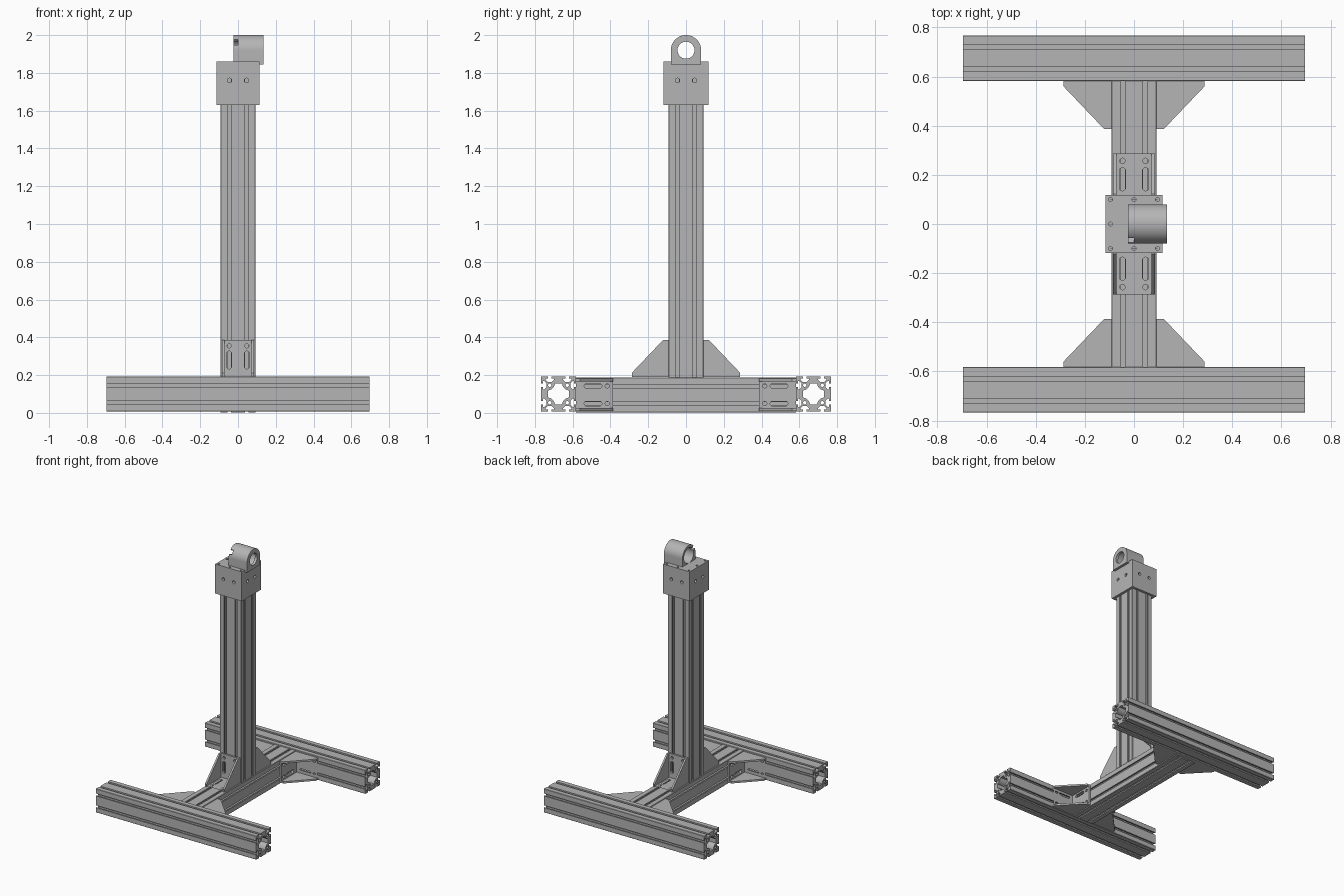
import bpy, bmesh
from math import cos, sin, radians, pi
from mathutils import Matrix, Vector

if "Cube" in bpy.data.objects:
    bpy.data.objects.remove(bpy.data.objects["Cube"])

metal = bpy.data.materials.new("aluminium grey")
metal.use_nodes = True
metal.diffuse_color = (0.46, 0.46, 0.46, 1)
metal.node_tree.nodes["Principled BSDF"].inputs["Base Color"].default_value = (0.46, 0.46, 0.46, 1)

X, Y, Z = Vector((1, 0, 0)), Vector((0, 1, 0)), Vector((0, 0, 1))


def frame(origin, u, v):
    """Placement whose local x and y run along u and v."""
    m = Matrix((u, v, u.cross(v))).transposed().to_4x4()
    m.translation = origin
    return m


def extrude(name, loops, depth, place):
    """Solid from an outline and its holes, from local z = 0 to depth."""
    curve = bpy.data.curves.new(name, 'CURVE')
    curve.dimensions, curve.fill_mode = '2D', 'BOTH'
    curve.extrude = depth / 2
    for loop in loops:
        s = curve.splines.new('POLY')
        s.points.add(len(loop) - 1)
        for p, (a, b) in zip(s.points, loop):
            p.co = (a, b, 0, 1)
        s.use_cyclic_u = True
    temp = bpy.data.objects.new(name + "_outline", curve)
    bpy.context.collection.objects.link(temp)
    deps = bpy.context.evaluated_depsgraph_get()
    mesh = bpy.data.meshes.new_from_object(temp.evaluated_get(deps))
    bpy.data.objects.remove(temp)
    bm = bmesh.new()
    bm.from_mesh(mesh)
    bmesh.ops.remove_doubles(bm, verts=bm.verts, dist=1e-5)
    bmesh.ops.recalc_face_normals(bm, faces=bm.faces)
    bmesh.ops.translate(bm, verts=bm.verts, vec=(0, 0, depth / 2))
    bmesh.ops.transform(bm, verts=bm.verts, matrix=place)
    bm.to_mesh(mesh)
    bm.free()
    mesh.shade_smooth()
    mesh.set_sharp_from_angle(angle=radians(30))
    mesh.materials.clear()
    mesh.materials.append(metal)
    ob = bpy.data.objects.new(name, mesh)
    bpy.context.collection.objects.link(ob)
    return ob


def arc(cx, cy, r, start, end, n=24):
    steps = [radians(start + (end - start) * i / n) for i in range(n + 1)]
    return [(cx + r * cos(t), cy + r * sin(t)) for t in steps]


def circle(cx, cy, r, n=24):
    return arc(cx, cy, r, 0, 360, n)[:-1]


def rect(x0, y0, x1, y1):
    return [(x0, y0), (x1, y0), (x1, y1), (x0, y1)]


def four_sides(points):
    """Repeat one side of a profile around the centre."""
    out = []
    for c, s in ((1, 0), (0, 1), (-1, 0), (0, -1)):
        out += [((c * a - s * b), (s * a + c * b)) for a, b in points]
    return out


# Double T-slot profile, drawn on an 80 unit square
slot = [(-4, -40), (-4, -35.5), (-10, -35.5), (-10, -33), (-5, -27.5)]
slot += [(-a, b) for a, b in reversed(slot)]
side = [(-39, -40)] + [(c + a, b) for c in (-20, 20) for a, b in slot] + [(39, -40)]
cavity = [(-8, -24), (8, -24), (10, -17)]
profile = [four_sides(side), four_sides([(-10, -17)] + cavity)]
profile += [circle(a, b, 4, 16) for a in (-20, 20) for b in (-20, 20)]
unit = 0.185 / 80
profile = [[(a * unit, b * unit) for a, b in loop] for loop in profile]

# Base and column extrusions
for name, y in (("front_rail", -0.675), ("back_rail", 0.675)):
    extrude(name, profile, 1.39, frame((-0.695, y, 0.1), Y, Z))
extrude("cross_beam", profile, 1.164, frame((0, -0.582, 0.0945), Z, X))
extrude("column", profile, 1.653, frame((0, 0, 0.187), X, Y))


def bracket(name, corner, u, v):
    """Corner bracket: two slotted flanges between two gusset cheeks."""
    size, half, thick = 0.195, 0.085, 0.014
    w = u.cross(v)
    holes = []
    for c in (-0.047, 0.047):
        holes.append(arc(0.055, c, 0.012, 90, 270, 10) + arc(0.125, c, 0.012, -90, 90, 10))
        holes.append(circle(0.165, c, 0.011, 16))
    inner = half - thick
    flange = [rect(0, -inner, size, inner)] + holes
    extrude(name + "_flange_a", flange, -thick, frame(corner, u, w))
    extrude(name + "_flange_b", flange, thick, frame(corner, v, w))
    cheek = [(0, 0), (size, 0), (size, 0.022), (0.03, size), (0, size)]
    for tag, offset in (("a", -half), ("b", inner)):
        extrude(name + "_cheek_" + tag, [cheek], thick, frame(corner + w * offset, u, v))


# Brackets at the column foot and at the rail joints
for sy, end in ((-1, "front"), (1, "back")):
    bracket(end + "_column_bracket", Vector((0, sy * 0.092, 0.19)), Y * sy, Z)
    for sx, hand in ((-1, "right"), (1, "left")):
        bracket(f"{end}_{hand}_rail_bracket", Vector((sx * 0.092, sy * 0.582, 0.096)),
                X * sx, Y * -sy)

# Cap box over the column top
hx, hy, wall = 0.115, 0.118, 0.02
screws = [(a, b) for a in (-0.095, 0, 0.095) for b in (-0.1, 0.1)] + [(-0.095, 0)]
extrude("cap_top", [rect(-hx, -hy, hx, hy)] + [circle(a, b, 0.008, 16) for a, b in screws],
        wall, frame((0, 0, 1.84), X, Y))
bolts = [circle(c, 1.76, 0.012, 16) for c in (-0.045, 0.045)]
for name, y in (("cap_front", -hy + wall), ("cap_back", hy)):
    extrude(name, [rect(-hx, 1.63, hx, 1.84)] + bolts, wall, frame((0, y, 0), X, Z))
for name, x in (("cap_right", -hx), ("cap_left", hx - wall)):
    extrude(name, [rect(-hy + wall, 1.63, hy - wall, 1.84)] + bolts, wall,
            frame((x, 0, 0), Y, Z))

# Arched bearing housing on the cap, with a stepped bore and a notched rim
zc, ro, ri = 1.92, 0.08, 0.06


def arch(base):
    return [(-ro, base), (ro, base)] + arc(0, zc, ro, 0, 180, 40)


extrude("housing_body", [arch(1.855), circle(0, zc, ri, 48)], 0.115, frame((0, 0, 0), Y, Z))
extrude("housing_end_wall", [arch(1.845), circle(0, zc, 0.045, 48)], 0.02,
        frame((0.115, 0, 0), Y, Z))
rim = arc(0, zc, ro, 160, 180, 6) + [(-ro, 1.855), (ro, 1.855)]
rim += arc(0, zc, ro, 0, 135, 30) + arc(0, zc, ri, 135, -200, 48)
extrude("housing_rim", [rim], 0.025, frame((-0.025, 0, 0), Y, Z))
